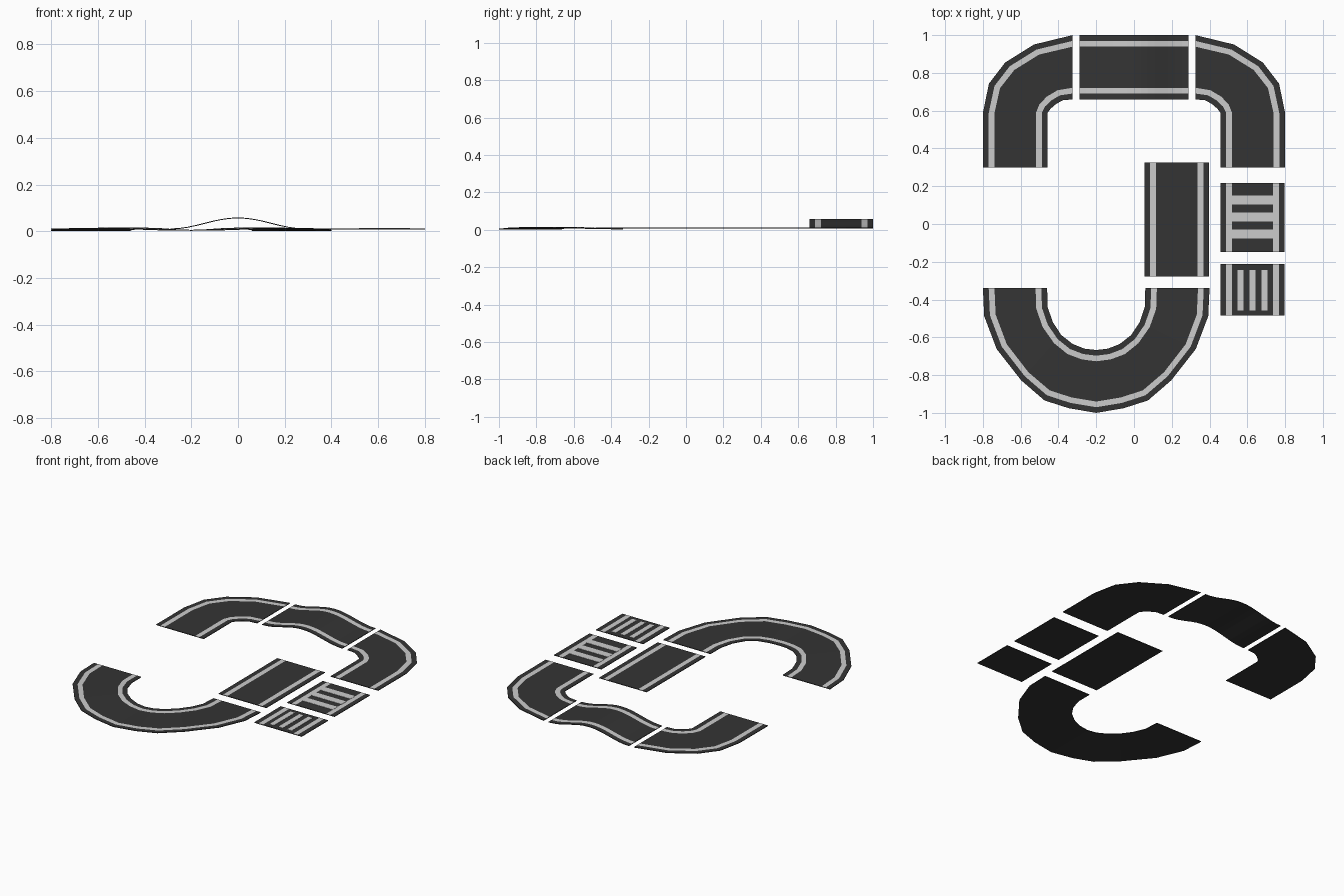
import bpy, bmesh, math

if "Cube" in bpy.data.objects:
    bpy.data.objects.remove(bpy.data.objects["Cube"])


def material(name, value):
    m = bpy.data.materials.new(name)
    m.diffuse_color = (value, value, value, 1)
    m.use_nodes = True
    m.node_tree.nodes["Principled BSDF"].inputs["Base Color"].default_value = m.diffuse_color
    return m


ASPHALT = material("dark asphalt", 0.034)
PAINT = material("pale road paint", 0.6)
BANDS = (0, 0.09, 0.18, 0.82, 0.91, 1)   # kerb, stripe, lane, stripe, kerb
THICK = 0.004
TOP = 0.012


def ribbon(name, edge_a, edge_b, heights):
    """Thin road slab between two edge paths, with painted bands on top."""
    bm = bmesh.new()
    top, low = [], []
    for (ax, ay), (bx, by), z in zip(edge_a, edge_b, heights):
        pts = [(ax + (bx - ax) * t, ay + (by - ay) * t) for t in BANDS]
        top.append([bm.verts.new((x, y, z)) for x, y in pts])
        low.append([bm.verts.new((x, y, z - THICK)) for x, y in pts])
    n, m = len(top), len(BANDS)
    for i in range(n - 1):
        for j in range(m - 1):
            f = bm.faces.new((top[i][j], top[i + 1][j], top[i + 1][j + 1], top[i][j + 1]))
            f.material_index = 1 if j in (1, 3) else 0
            bm.faces.new((low[i][j], low[i][j + 1], low[i + 1][j + 1], low[i + 1][j]))
        for j in (0, m - 1):
            bm.faces.new((top[i][j], top[i + 1][j], low[i + 1][j], low[i][j]))
    for i in (0, n - 1):
        for j in range(m - 1):
            bm.faces.new((top[i][j], top[i][j + 1], low[i][j + 1], low[i][j]))
    bmesh.ops.recalc_face_normals(bm, faces=bm.faces)
    me = bpy.data.meshes.new(name)
    bm.to_mesh(me)
    bm.free()
    me.materials.append(ASPHALT)
    me.materials.append(PAINT)
    ob = bpy.data.objects.new(name, me)
    bpy.context.collection.objects.link(ob)
    return ob


def straight(name, x0, x1, y0, y1):
    return ribbon(name, [(x0, y0), (x0, y1)], [(x1, y0), (x1, y1)], [TOP, TOP])


def bar(name, x0, x1, y0, y1):
    """Painted plate lying on the road."""
    bpy.ops.mesh.primitive_cube_add(size=1, location=((x0 + x1) / 2, (y0 + y1) / 2, TOP + 0.0005))
    ob = bpy.context.object
    ob.name = name
    ob.scale = (x1 - x0, y1 - y0, 0.002)
    ob.data.materials.append(PAINT)


# corner bends, mirrored left and right
outer = [(-0.8, 0.3), (-0.8, 0.588), (-0.768, 0.743), (-0.682, 0.855), (-0.53, 0.95), (-0.325, 1.0)]
inner = [(-0.457, 0.3), (-0.457, 0.59), (-0.442, 0.61), (-0.413, 0.635), (-0.377, 0.655), (-0.325, 0.66)]
for label, s in (("left", 1), ("right", -1)):
    ribbon(label + "_bend", [(x * s, y) for x, y in outer],
           [(x * s, y) for x, y in inner], [TOP] * 6)

# humped road between the bends
N = 16
xs = [-0.289 + 0.578 * i / N for i in range(N + 1)]
ribbon("humped_road", [(x, 1.0) for x in xs], [(x, 0.66) for x in xs],
       [TOP + 0.047 * (0.5 + 0.5 * math.cos(math.pi * x / 0.289)) for x in xs])

# U-turn, mirrored about its own middle line
half_out = [(-0.8, -0.338), (-0.793, -0.488), (-0.727, -0.662), (-0.597, -0.828),
            (-0.474, -0.934), (-0.346, -0.975), (-0.2, -1.0)]
half_in = [(-0.46, -0.338), (-0.457, -0.44), (-0.43, -0.52), (-0.385, -0.588),
           (-0.325, -0.635), (-0.262, -0.66), (-0.2, -0.667)]


def whole(h):
    return h + [(-0.4 - x, y) for x, y in reversed(h[:-1])]


ribbon("u_turn", whole(half_out), whole(half_in),
       [0.006 + 0.009 * math.sin(2 * math.pi * i / 12) ** 2 for i in range(13)])

# straight pieces
straight("straight_road", 0.055, 0.398, -0.277, 0.325)
straight("stop_road", 0.457, 0.798, -0.147, 0.218)
straight("crossing_road", 0.457, 0.798, -0.485, -0.213)

# painted bars across and along the short pieces
for i in range(3):
    y = 0.128 - 0.091 * i
    bar("cross_bar", 0.518, 0.737, y - 0.024, y + 0.024)
    x = 0.563 + 0.064 * i
    bar("zebra_bar", x - 0.016, x + 0.016, -0.457, -0.243)
